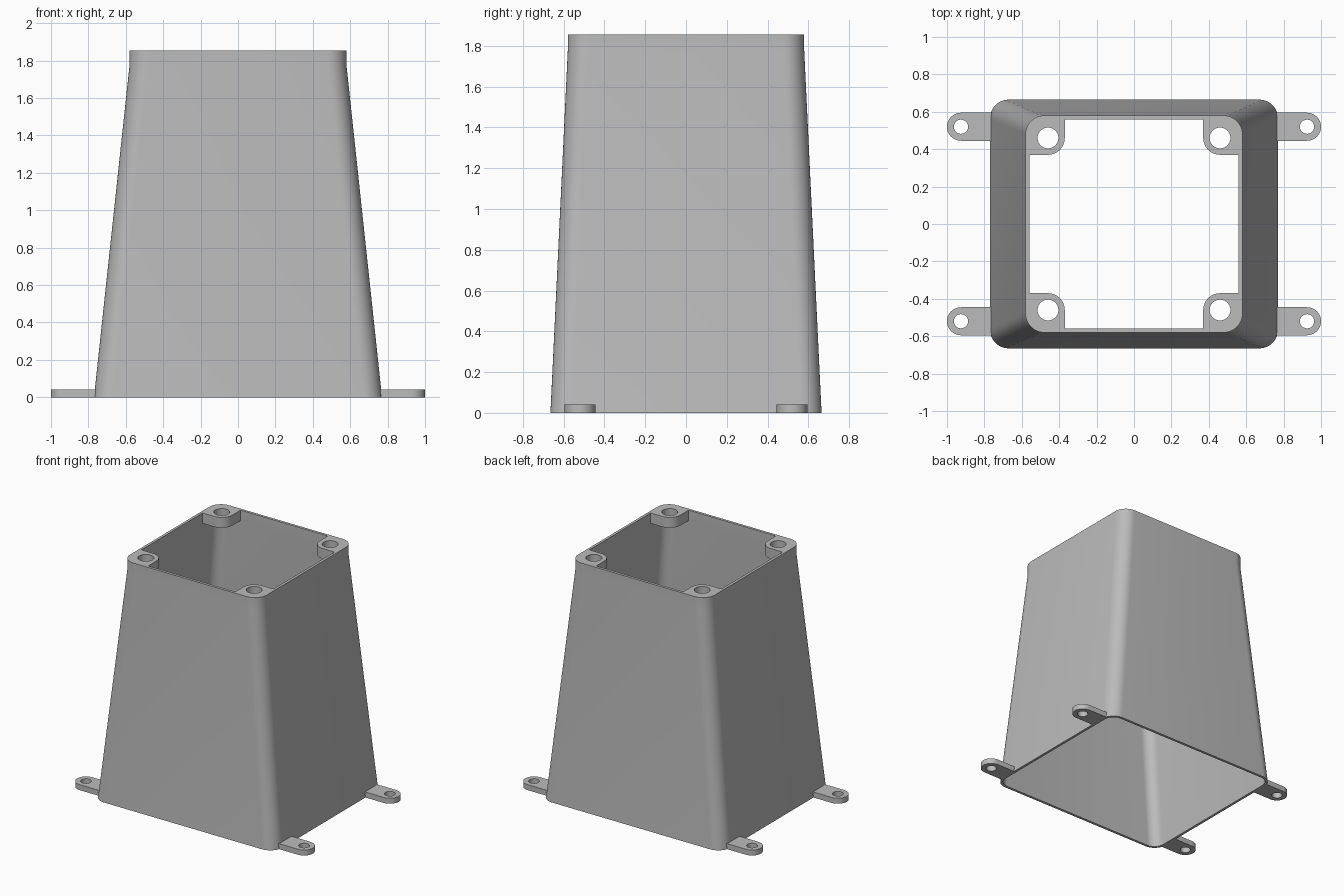
import bpy, bmesh
from math import cos, sin, pi, radians

cube = bpy.data.objects.get("Cube")
if cube:
    bpy.data.objects.remove(cube, do_unlink=True)

grey = bpy.data.materials.new("plain_grey")
grey.use_nodes = True
colour = (0.5, 0.5, 0.5, 1)
grey.diffuse_color = colour
grey.node_tree.nodes["Principled BSDF"].inputs["Base Color"].default_value = colour


def arc(cx, cy, r, start, end, steps):
    angles = [radians(start + (end - start) * i / steps) for i in range(steps + 1)]
    return [(cx + r * cos(a), cy + r * sin(a)) for a in angles]


def rounded_rect(hx, hy, r):
    pts = []
    for sx, sy, start in ((1, 1, 0), (-1, 1, 90), (-1, -1, 180), (1, -1, 270)):
        pts += arc(sx * (hx - r), sy * (hy - r), r, start, start + 90, 10)
    return pts


def finish(bm, name):
    bmesh.ops.recalc_face_normals(bm, faces=bm.faces[:])
    mesh = bpy.data.meshes.new(name)
    bm.to_mesh(mesh)
    bm.free()
    mesh.materials.append(grey)
    ob = bpy.data.objects.new(name, mesh)
    bpy.context.collection.objects.link(ob)
    bpy.ops.object.select_all(action='DESELECT')
    ob.select_set(True)
    bpy.context.view_layer.objects.active = ob
    bpy.ops.object.shade_smooth_by_angle(angle=radians(30))


def drilled_plate(name, outline, hole, z, height, sx, sy):
    # Flat outline with a round hole, mirrored into its corner and extruded up
    bm = bmesh.new()
    edges = []
    for loop in (outline, hole):
        vs = [bm.verts.new((sx * x, sy * y, z)) for x, y in loop]
        edges += [bm.edges.new((vs[i - 1], vs[i])) for i in range(len(vs))]
    bmesh.ops.triangle_fill(bm, edges=edges, use_beauty=True, use_dissolve=False)
    res = bmesh.ops.extrude_face_region(bm, geom=bm.faces[:], use_keep_orig=True)
    top = [g for g in res["geom"] if isinstance(g, bmesh.types.BMVert)]
    bmesh.ops.translate(bm, verts=top, vec=(0, 0, height))
    finish(bm, name)


# Hollow tapered shell with a short straight collar, open at both ends
H, COLLAR, WALL = 1.855, 1.775, 0.02
levels = [(0.77, 0.665, 0), (0.58, 0.58, COLLAR), (0.58, 0.58, H)]
sections = [(hx, hy, 0.1, z) for hx, hy, z in levels]
sections += [(hx - WALL, hy - WALL, 0.08, z) for hx, hy, z in reversed(levels)]
bm = bmesh.new()
rings = [[bm.verts.new((x, y, z)) for x, y in rounded_rect(hx, hy, r)]
         for hx, hy, r, z in sections]
for k in range(len(rings)):
    a, b = rings[k - 1], rings[k]
    for i in range(len(a)):
        bm.faces.new((a[i - 1], a[i], b[i], b[i - 1]))
finish(bm, "tapered_shell")

# Corner screw bosses inside the collar, and mounting lugs at the foot
boss = arc(0.48, 0.48, 0.08, 0, 90, 10) + [(0.37, 0.56)]
boss += arc(0.46, 0.46, 0.09, 180, 270, 10) + [(0.56, 0.37)]
boss_hole = arc(0.46, 0.46, 0.056, 0, 345, 23)
lug = arc(0.925, 0.52, 0.075, -90, 90, 20) + [(0.757, 0.595), (0.757, 0.445)]
lug_hole = arc(0.925, 0.52, 0.038, 0, 345, 23)
for sx, side in ((1, "left"), (-1, "right")):
    for sy, end in ((-1, "front"), (1, "back")):
        drilled_plate(f"screw_boss_{end}_{side}", boss, boss_hole, COLLAR, H - COLLAR, sx, sy)
        drilled_plate(f"mounting_lug_{end}_{side}", lug, lug_hole, 0, 0.042, sx, sy)
